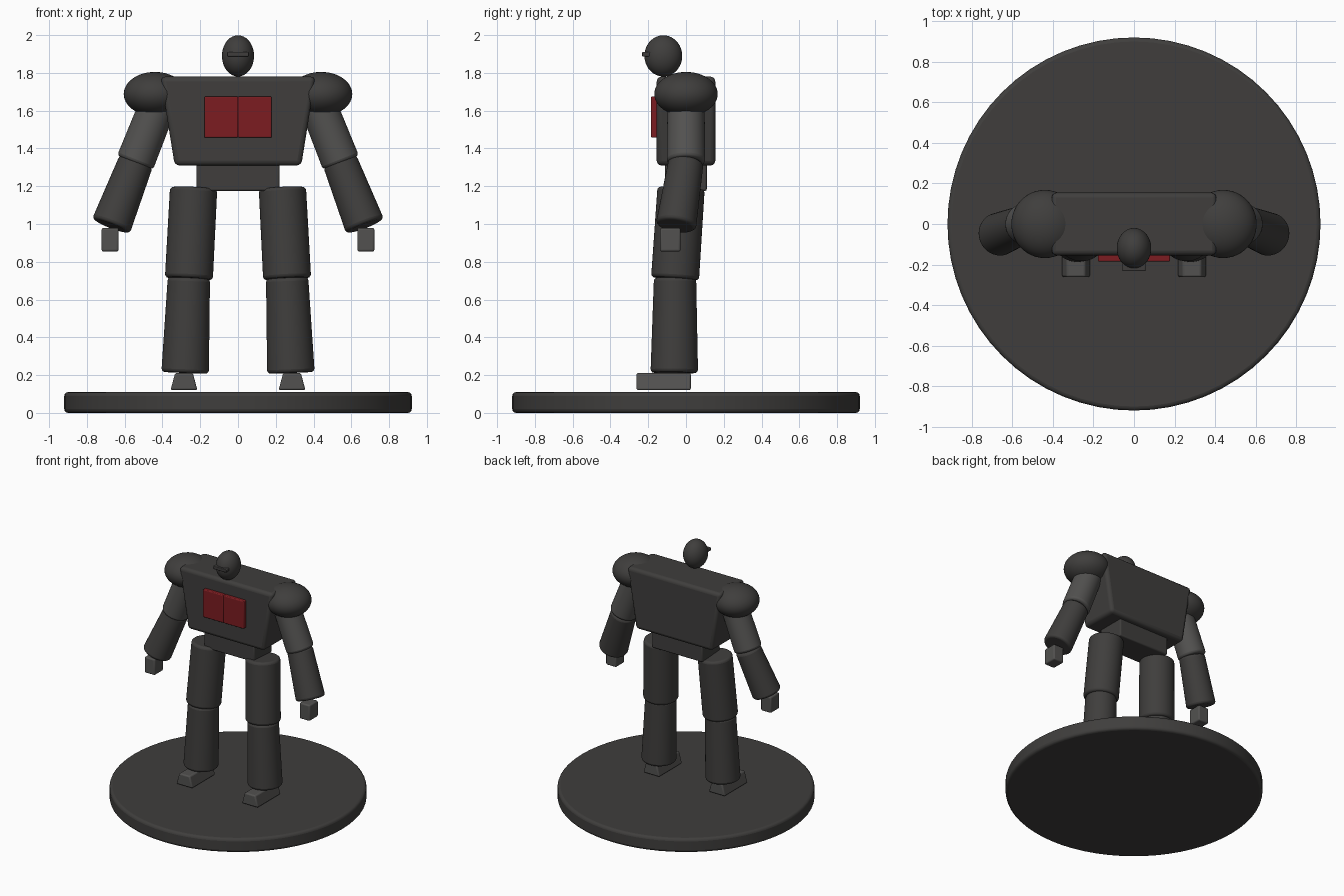
import bpy, bmesh
from mathutils import Vector, Matrix

if "Cube" in bpy.data.objects:
    bpy.data.objects.remove(bpy.data.objects["Cube"])


def material(name, rgb):
    m = bpy.data.materials.new(name)
    m.diffuse_color = (*rgb, 1)
    m.use_nodes = True
    m.node_tree.nodes["Principled BSDF"].inputs["Base Color"].default_value = m.diffuse_color
    return m


DARK = material("dark_grey", (0.05, 0.048, 0.046))
MID = material("mid_grey", (0.085, 0.083, 0.08))
RED = material("dark_red", (0.2, 0.012, 0.015))


def finish(name, bm, mat, bevel=0.0):
    mesh = bpy.data.meshes.new(name)
    bm.to_mesh(mesh)
    bm.free()
    obj = bpy.data.objects.new(name, mesh)
    bpy.context.collection.objects.link(obj)
    mesh.materials.append(mat)
    if bevel:
        mod = obj.modifiers.new("soft_edges", 'BEVEL')
        mod.width, mod.segments = bevel, 3
        mod.limit_method = 'ANGLE'
    bpy.ops.object.select_all(action='DESELECT')
    obj.select_set(True)
    bpy.context.view_layer.objects.active = obj
    bpy.ops.object.shade_smooth_by_angle(angle=0.6)
    return obj


def box(name, center, size, mat, bevel, top_x=1.0):
    """Box whose top face is scaled in x by top_x."""
    bm = bmesh.new()
    bmesh.ops.create_cube(bm, size=1)
    for v in bm.verts:
        k = top_x if v.co.z > 0 else 1
        v.co = Vector((v.co.x * size[0] * k, v.co.y * size[1], v.co.z * size[2])) + Vector(center)
    return finish(name, bm, mat, bevel)


def ball(name, center, radii, mat):
    bm = bmesh.new()
    bmesh.ops.create_uvsphere(bm, u_segments=48, v_segments=24, radius=1,
                              matrix=Matrix.Translation(center) @ Matrix.Diagonal((*radii, 1)))
    return finish(name, bm, mat)


def limb(name, top, bottom, r_top, r_bottom, mat, bevel=0.018, sides=48):
    """Tapered cylinder between two points."""
    a, b = Vector(top), Vector(bottom)
    rot = (a - b).to_track_quat('Z', 'Y').to_matrix().to_4x4()
    bm = bmesh.new()
    bmesh.ops.create_cone(bm, cap_ends=True, segments=sides, radius1=r_bottom, radius2=r_top,
                          depth=(a - b).length, matrix=Matrix.Translation((a + b) / 2) @ rot)
    return finish(name, bm, mat, bevel)


# Display base
limb("base", (0, 0, 0.11), (0, 0, 0), 0.92, 0.92, DARK, 0.02, 64)

# Torso, waist and head
box("torso", (0, 0, 1.545), (0.67, 0.31, 0.47), DARK, 0.025, 0.82 / 0.67)
box("waist", (0, 0, 1.25), (0.44, 0.22, 0.15), DARK, 0.01)
ball("head", (0, -0.12, 1.89), (0.085, 0.10, 0.109), DARK)
box("visor", (0, -0.2, 1.899), (0.115, 0.065, 0.024), DARK, 0.005)

for side, s in (("right", -1), ("left", 1)):
    # Chest window half
    box(side + "_chest_window", (s * 0.089, -0.155, 1.566), (0.178, 0.06, 0.218), RED, 0.006)
    # Arm
    ball(side + "_shoulder", (s * 0.44, 0, 1.688), (0.165, 0.168, 0.117), DARK)
    limb(side + "_upper_arm", (s * 0.42, 0, 1.64), (s * 0.545, 0, 1.325), 0.098, 0.102, MID)
    limb(side + "_forearm", (s * 0.54, 0, 1.33), (s * 0.672, -0.053, 0.99), 0.093, 0.107, DARK)
    box(side + "_hand", (s * 0.677, -0.083, 0.917), (0.09, 0.108, 0.125), MID, 0.01)
    # Leg
    limb(side + "_thigh", (s * 0.235, -0.026, 1.19), (s * 0.26, -0.058, 0.71), 0.125, 0.127, DARK)
    limb(side + "_shin", (s * 0.26, -0.058, 0.715), (s * 0.28, -0.062, 0.212), 0.112, 0.126, DARK)
    box(side + "_foot", (s * 0.286, -0.118, 0.166), (0.142, 0.288, 0.09), MID, 0.01, 0.66)
